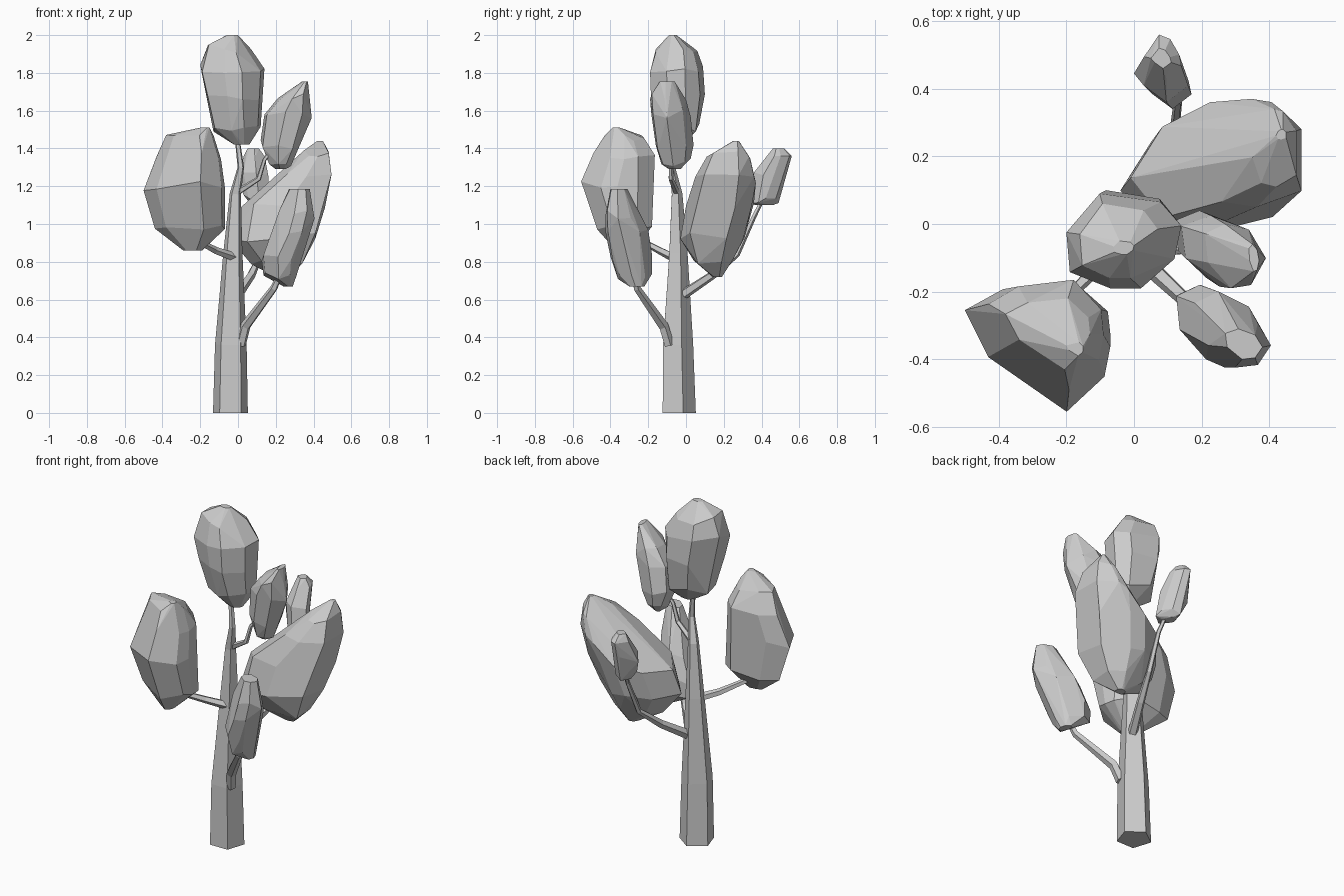
import bpy
import bmesh
import math
import random
from mathutils import Vector

random.seed(4)
SIDES = 5

cube = bpy.data.objects.get("Cube")
if cube:
    bpy.data.objects.remove(cube, do_unlink=True)

# One plain grey covers the whole tree
grey = bpy.data.materials.new("plain_grey")
grey.use_nodes = True
colour = (0.6, 0.6, 0.6, 1)
grey.diffuse_color = colour
grey.node_tree.nodes["Principled BSDF"].inputs["Base Color"].default_value = colour


def finish(name, bm):
    """Turn a bmesh into a flat shaded object with the shared material."""
    bmesh.ops.recalc_face_normals(bm, faces=bm.faces)
    mesh = bpy.data.meshes.new(name)
    bm.to_mesh(mesh)
    bm.free()
    mesh.materials.append(grey)
    obj = bpy.data.objects.new(name, mesh)
    bpy.context.collection.objects.link(obj)


def limb(name, path):
    """Sweep a tapering five sided tube along (x, y, z, radius) points."""
    bm = bmesh.new()
    points = [Vector(p[:3]) for p in path]
    rings = []
    for i, centre in enumerate(points):
        ahead = points[min(i + 1, len(points) - 1)]
        behind = points[max(i - 1, 0)]
        direction = (ahead - behind).normalized()
        if i == 0 and name == "trunk":
            direction = Vector((0, 0, 1))
        turn = Vector((0, 0, 1)).rotation_difference(direction)
        ring = []
        for k in range(SIDES):
            angle = math.tau * k / SIDES + math.pi / 2
            spoke = Vector((math.cos(angle), math.sin(angle), 0)) * path[i][3]
            ring.append(bm.verts.new(centre + turn @ spoke))
        rings.append(ring)
    for low, high in zip(rings, rings[1:]):
        for k in range(SIDES):
            n = (k + 1) % SIDES
            bm.faces.new((low[k], low[n], high[n], high[k]))
    bm.faces.new(rings[0][::-1])
    bm.faces.new(rings[-1])
    finish(name, bm)


def leaf_clump(name, outline, levels):
    """Wrap a faceted hull round a plan outline (in a unit square), fitted to
    levels of (z, x low, x high, y low, y high)."""
    bm = bmesh.new()
    for z, x0, x1, y0, y1 in levels:
        wide = x1 - x0 > 0.12
        for u, v in outline:
            lift = random.uniform(-0.025, 0.025) if wide else 0
            bm.verts.new((x0 + u * (x1 - x0), y0 + v * (y1 - y0), z + lift))
    hull = bmesh.ops.convex_hull(bm, input=bm.verts)
    spare = [v for v in hull["geom_interior"] if isinstance(v, bmesh.types.BMVert)]
    bmesh.ops.delete(bm, geom=spare, context="VERTS")
    # Merge nearly level triangles into larger facets
    bmesh.ops.dissolve_limit(bm, angle_limit=math.radians(7),
                             verts=bm.verts, edges=bm.edges)
    finish(name, bm)


# Trunk and branches
limb("trunk", [(-.04, -.045, 0, .097), (-.038, -.05, .36, .088),
               (-.027, -.045, .85, .053), (-.014, -.05, 1.16, .031),
               (.015, -.075, 1.3, .018), (-.005, -.06, 1.46, .013)])
limb("right_branch", [(-.01, -.06, .82, .025), (-.12, -.14, .86, .02),
                      (-.25, -.27, .93, .014)])
limb("front_branch", [(.015, -.09, .36, .028), (.04, -.12, .46, .028),
                      (.19, -.26, .66, .02), (.23, -.28, .75, .014)])
limb("back_branch", [(0, -.01, .63, .028), (.07, .14, .73, .023),
                     (.12, .27, .84, .016), (.13, .36, 1.04, .013),
                     (.11, .42, 1.16, .01)])
limb("upper_left_branch", [(0, -.05, 1.17, .018), (.11, -.08, 1.24, .014),
                           (.14, -.08, 1.34, .011), (.2, -.07, 1.42, .01)])

# Leaf clumps
rounded = [(0, .85), (.35, 1), (.8, .8), (1, .4), (.8, .05), (.45, 0), (.05, .4)]
leaf_clump("top_leaves", [
    (.29, 1), (.82, .91), (1, .66), (.94, .31), (.65, 0), (.38, 0),
    (.03, .17), (0, .59)], [
    (2, -.06, 0, -.09, -.05), (1.93, -.16, .07, -.16, .06),
    (1.82, -.2, .14, -.19, .09), (1.67, -.17, .13, -.185, .1),
    (1.51, -.13, .12, -.14, .07), (1.42, -.02, .06, -.08, -.02)])
leaf_clump("right_leaves", [
    (0, .78), (.26, .94), (.74, 1), (.98, .73), (1, .5), (.96, .27),
    (.7, 0), (.16, .42)], [
    (1.51, -.2, -.15, -.39, -.35), (1.45, -.38, -.13, -.43, -.22),
    (1.36, -.43, -.09, -.49, -.165), (1.2, -.5, -.07, -.555, -.17),
    (.98, -.44, -.07, -.47, -.18), (.86, -.29, -.19, -.37, -.28)])
leaf_clump("left_leaves", [
    (0, .38), (.2, .8), (.5, 1), (.7, .97), (1, .72), (1, .15), (.55, 0),
    (.2, .05)], [
    (1.44, .42, .45, .25, .28), (1.37, .35, .48, .11, .34),
    (1.24, .2, .495, .05, .37), (1.09, -.01, .46, 0, .36),
    (.93, -.04, .41, -.03, .31), (.81, .07, .34, .03, .25),
    (.72, .2, .26, .14, .19)])
leaf_clump("upper_left_leaves", rounded, [
    (1.755, .34, .37, -.14, -.06), (1.68, .21, .38, -.19, 0),
    (1.58, .14, .39, -.185, .025), (1.42, .12, .33, -.16, .04),
    (1.33, .16, .28, -.13, .025), (1.29, .2, .25, -.09, -.03)])
leaf_clump("front_leaves", rounded, [
    (1.185, .27, .38, -.4, -.31), (1.05, .21, .405, -.425, -.26),
    (.95, .18, .38, -.425, -.2), (.82, .125, .32, -.4, -.18),
    (.72, .135, .31, -.36, -.18), (.67, .24, .29, -.3, -.22)])
leaf_clump("back_leaves", [
    (.4, 1), (0, .5), (.18, .29), (.6, 0), (1, .29), (.94, .55), (.7, .9)], [
    (1.4, .05, .11, .46, .52), (1.36, .03, .14, .43, .56),
    (1.25, 0, .16, .36, .53), (1.13, .03, .17, .34, .49),
    (1.1, .07, .13, .37, .46)])
